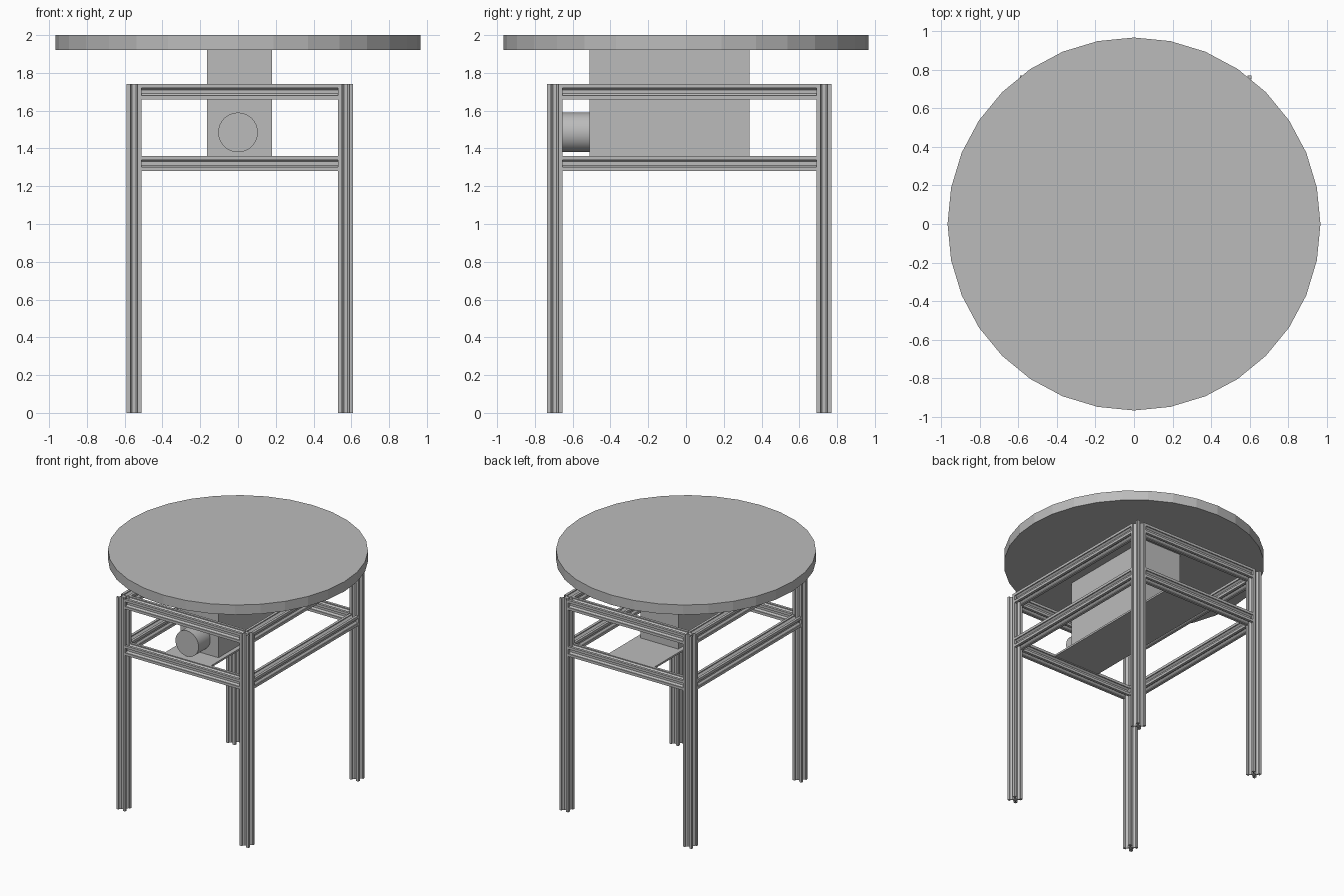
import bpy, bmesh, math
from mathutils import Matrix, Vector

if "Cube" in bpy.data.objects:
    bpy.data.objects.remove(bpy.data.objects["Cube"], do_unlink=True)

grey = bpy.data.materials.new("plain_grey")
grey.use_nodes = True
GREY = (0.5, 0.5, 0.5, 1)
grey.diffuse_color = GREY
grey.node_tree.nodes["Principled BSDF"].inputs["Base Color"].default_value = GREY


def finish(name, bm, smooth=False):
    bmesh.ops.recalc_face_normals(bm, faces=bm.faces)
    mesh = bpy.data.meshes.new(name)
    bm.to_mesh(mesh)
    bm.free()
    mesh.materials.append(grey)
    ob = bpy.data.objects.new(name, mesh)
    bpy.context.collection.objects.link(ob)
    if smooth:
        bpy.ops.object.select_all(action='DESELECT')
        ob.select_set(True)
        bpy.context.view_layer.objects.active = ob
        bpy.ops.object.shade_smooth_by_angle(angle=math.radians(30))
    return ob


def box(name, low, high):
    low, high = Vector(low), Vector(high)
    bm = bmesh.new()
    bmesh.ops.create_cube(bm, size=1)
    bmesh.ops.scale(bm, vec=high - low, verts=bm.verts)
    bmesh.ops.translate(bm, vec=(low + high) / 2, verts=bm.verts)
    finish(name, bm)


def cylinder(name, radius, depth, centre, sides, turn=Matrix(), smooth=False):
    bm = bmesh.new()
    bmesh.ops.create_cone(bm, cap_ends=True, segments=sides, radius1=radius,
                          radius2=radius, depth=depth,
                          matrix=Matrix.Translation(centre) @ turn)
    finish(name, bm, smooth)


# Slotted square section: half a corner, mirrored, then turned four times
half = [(.016, .010), (.030, .024), (.033, .024), (.033, .019), (.040, .019)]
corner = half + [(.040, .040)] + [(y, x) for x, y in reversed(half)]
section = [Matrix.Rotation(k * math.pi / 2, 3, 'Z') @ Vector((x, y, 0))
           for k in range(4) for x, y in corner]


def bar(name, start, end):
    start, end = Vector(start), Vector(end)
    along = end - start
    turn = Matrix()
    if along.x:
        turn = Matrix.Rotation(math.pi / 2, 4, 'Y')
    elif along.y:
        turn = Matrix.Rotation(-math.pi / 2, 4, 'X')
    bm = bmesh.new()
    face = bm.faces.new([bm.verts.new(p) for p in section])
    grown = bmesh.ops.extrude_face_region(bm, geom=[face], use_keep_orig=True)
    tops = [g for g in grown["geom"] if isinstance(g, bmesh.types.BMVert)]
    bmesh.ops.translate(bm, vec=(0, 0, along.length), verts=tops)
    bmesh.ops.transform(bm, matrix=Matrix.Translation(start) @ turn, verts=bm.verts)
    finish(name, bm)


# Frame: four legs with two levels of rails between them
sides = {"right": -0.55, "left": 0.57}
ends = {"front": -0.695, "back": 0.73}
levels = {"lower": 1.32, "upper": 1.70}
R = 0.04
for side, x in sides.items():
    for end, y in ends.items():
        bar(f"{end}_{side}_leg", (x, y, 0), (x, y, 1.74))
for level, z in levels.items():
    for side, x in sides.items():
        bar(f"{level}_{side}_rail", (x, ends["front"] + R, z), (x, ends["back"] - R, z))
    for end, y in ends.items():
        bar(f"{level}_{end}_rail", (sides["right"] + R, y, z), (sides["left"] - R, y, z))

# Shelf plate, housing with its front motor, and the round top
box("shelf_plate", (-0.20, -0.66, 1.345), (0.215, 0.695, 1.36))
box("housing", (-0.165, -0.51, 1.36), (0.18, 0.335, 1.92))
cylinder("motor", 0.105, 0.15, (0, -0.585, 1.485), 32,
         Matrix.Rotation(math.pi / 2, 4, 'X'), smooth=True)
cylinder("round_top", 0.967, 0.08, (0, 0, 1.96), 32)
